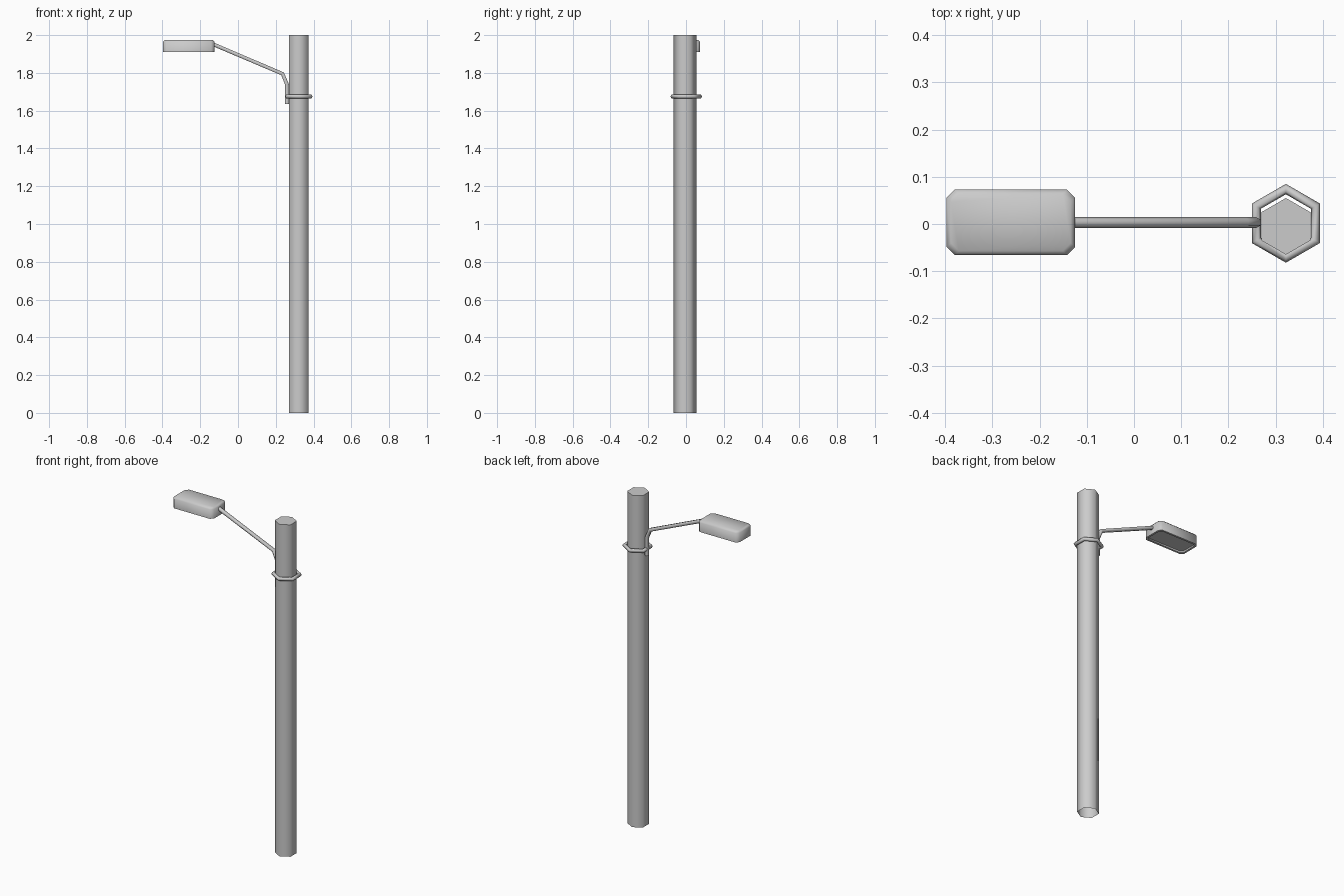
import bpy, bmesh, math
from mathutils import Vector

cube = bpy.data.objects.get("Cube")
if cube:
    bpy.data.objects.remove(cube, do_unlink=True)

metal = bpy.data.materials.new("grey_metal")
metal.use_nodes = True
color = (0.6, 0.6, 0.6, 1)
metal.diffuse_color = color
metal.node_tree.nodes["Principled BSDF"].inputs["Base Color"].default_value = color


def finish(name, bm, angle=65):
    bmesh.ops.recalc_face_normals(bm, faces=bm.faces)
    mesh = bpy.data.meshes.new(name)
    bm.to_mesh(mesh)
    bm.free()
    obj = bpy.data.objects.new(name, mesh)
    bpy.context.collection.objects.link(obj)
    mesh.materials.append(metal)
    bpy.ops.object.select_all(action='DESELECT')
    obj.select_set(True)
    bpy.context.view_layer.objects.active = obj
    bpy.ops.object.shade_smooth_by_angle(angle=math.radians(angle))
    return obj


def loft(bm, rings, closed=False):
    """Skin a list of point rings with quads and return the vertex rings."""
    loops = [[bm.verts.new(p) for p in ring] for ring in rings]
    pairs = list(zip(loops, loops[1:]))
    if closed:
        pairs.append((loops[-1], loops[0]))
    for a, b in pairs:
        for i in range(len(a)):
            j = (i + 1) % len(a)
            bm.faces.new((a[i], a[j], b[j], b[i]))
    return loops


def hexagon(x, y, z, radius):
    return [(x + radius * math.sin(k * math.pi / 3),
             y + radius * math.cos(k * math.pi / 3), z) for k in range(6)]


# Pole: hexagonal tube, capped on top and open at the foot
bm = bmesh.new()
loops = loft(bm, [hexagon(0.322, -0.005, z, 0.06) for z in (0, 2)])
bm.faces.new(loops[-1])
finish("pole", bm)

# Collar: hexagonal clamp ring with a faceted round section
bm = bmesh.new()
section = [(0.0725 + 0.011 * math.cos(k * math.pi / 3),
            1.675 + 0.011 * math.sin(k * math.pi / 3)) for k in range(6)]
loft(bm, [hexagon(0.322, 0.0015, z, r) for r, z in section], closed=True)
finish("clamp_collar", bm)

# Arm: thin six-sided tube bent in the xz plane
path = [Vector(p) for p in ((0.259, 0.003, 1.635), (0.259, 0.003, 1.74),
                            (0.236, 0.003, 1.795), (-0.14, 0.003, 1.955))]
side = Vector((0, 1, 0))
rings = []
for i, p in enumerate(path):
    before = (p - path[max(i - 1, 0)]).normalized()
    after = (path[min(i + 1, len(path) - 1)] - p).normalized()
    across = (before + after).normalized().cross(side)
    rings.append([p + 0.0115 * (side * math.cos(k * math.pi / 3)
                                + across * math.sin(k * math.pi / 3))
                  for k in range(6)])
bm = bmesh.new()
loops = loft(bm, rings)
bm.faces.new(loops[0])
bm.faces.new(loops[-1])
finish("lamp_arm", bm)


# Lamp head: chamfered box with a softened top and a recessed underside
def chamfered(inset, z, cut=0.017):
    hx, hy = 0.136 - inset, 0.0695 - inset
    corner = [(hx, hy - cut), (hx - cut, hy)]
    half = corner + [(-x, y) for x, y in reversed(corner)]
    outline = half + [(-x, -y) for x, y in half]
    return [(-0.261 + x, 0.0035 + y, z) for x, y in outline]


bm = bmesh.new()
loops = loft(bm, [chamfered(0.014, 1.918, 0.012), chamfered(0.012, 1.91, 0.012),
                  chamfered(0, 1.91), chamfered(0, 1.966),
                  chamfered(0.009, 1.975)])
bm.faces.new(loops[0])
bm.faces.new(loops[-1])
finish("lamp_head", bm)
